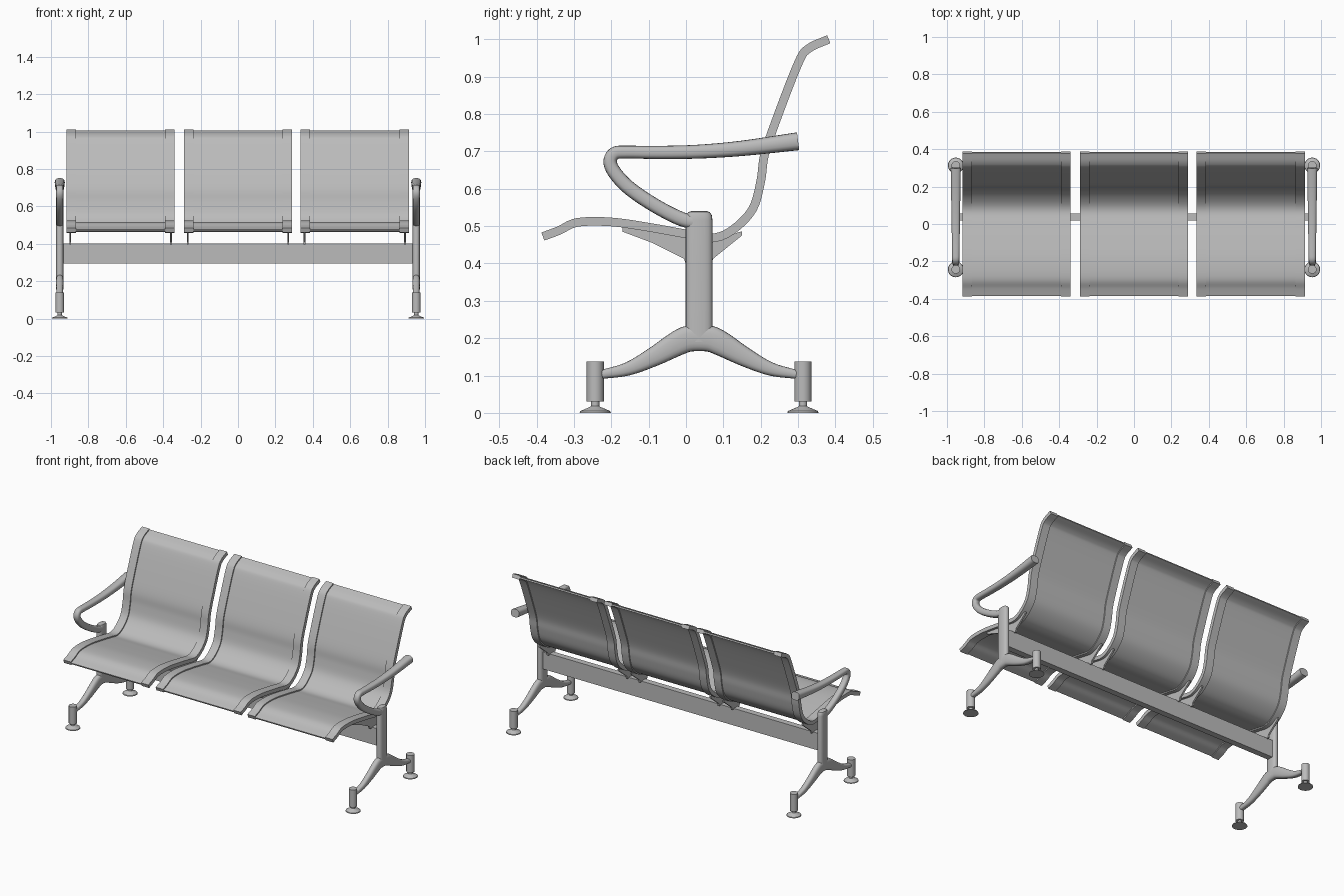
import bpy, bmesh, math
from mathutils import Vector

cube = bpy.data.objects.get("Cube")
if cube:
    bpy.data.objects.remove(cube)

grey = bpy.data.materials.new("satin_grey_metal")
grey.use_nodes = True
COLOUR = (0.5, 0.5, 0.5, 1)
grey.diffuse_color = COLOUR
grey.node_tree.nodes["Principled BSDF"].inputs["Base Color"].default_value = COLOUR


def finish(name, bm, x=0.0):
    bmesh.ops.recalc_face_normals(bm, faces=bm.faces)
    mesh = bpy.data.meshes.new(name)
    bm.to_mesh(mesh)
    bm.free()
    mesh.materials.append(grey)
    obj = bpy.data.objects.new(name, mesh)
    obj.location.x = x
    bpy.context.collection.objects.link(obj)
    bpy.ops.object.select_all(action="DESELECT")
    obj.select_set(True)
    bpy.context.view_layer.objects.active = obj
    bpy.ops.object.shade_smooth_by_angle(angle=math.radians(35))
    return obj


def smooth(points, steps=5):
    """Catmull-Rom curve through points of any dimension."""
    pts = [Vector(p) for p in points]
    pts = [2 * pts[0] - pts[1]] + pts + [2 * pts[-1] - pts[-2]]
    out = []
    for a, b, c, d in zip(pts, pts[1:], pts[2:], pts[3:]):
        for i in range(steps):
            t = i / steps
            out.append(0.5 * (2 * b + (c - a) * t + (2 * a - 5 * b + 4 * c - d) * t**2
                              + (3 * b - a - 3 * c + d) * t**3))
    return out + [pts[-2]]


def rounded(sides=20, power=0.75):
    """Unit superellipse cross-section."""
    ring = []
    for i in range(sides):
        a = 2 * math.pi * i / sides
        c, s = math.cos(a), math.sin(a)
        ring.append((math.copysign(abs(c)**power, c) / 2, math.copysign(abs(s)**power, s) / 2))
    return ring


BOX = [(-.5, -.5), (.5, -.5), (.5, .5), (-.5, .5)]


def sweep(name, path, section, x=0.0):
    """Sweep a section along (y, z, width, height) stations in the y-z plane."""
    bm = bmesh.new()
    rings = []
    for i, p in enumerate(path):
        before, after = path[max(i - 1, 0)], path[min(i + 1, len(path) - 1)]
        t = Vector((after[0] - before[0], after[1] - before[1])).normalized()
        rings.append([bm.verts.new((u * p[2], p[0] - t.y * v * p[3], p[1] + t.x * v * p[3]))
                      for u, v in section])
    n = len(section)
    for a, b in zip(rings, rings[1:]):
        for i in range(n):
            j = (i + 1) % n
            bm.faces.new((a[i], a[j], b[j], b[i]))
    bm.faces.new(rings[0])
    bm.faces.new(rings[-1])
    return finish(name, bm, x)


def plate(name, outline, width, x):
    """Extrude a y-z outline along x."""
    bm = bmesh.new()
    face = bm.faces.new([bm.verts.new((-width / 2, y, z)) for y, z in outline])
    new = bmesh.ops.extrude_face_region(bm, geom=[face])["geom"]
    bmesh.ops.translate(bm, vec=(width, 0, 0),
                        verts=[v for v in new if isinstance(v, bmesh.types.BMVert)])
    return finish(name, bm, x)


def lathe(name, profile, x, y, sides=24):
    """Turn an (r, z) profile about a vertical axis."""
    bm = bmesh.new()
    rings = [[bm.verts.new((r * math.cos(2 * math.pi * i / sides),
                            y + r * math.sin(2 * math.pi * i / sides), z)) for i in range(sides)]
             for r, z in profile]
    for a, b in zip(rings, rings[1:]):
        for i in range(sides):
            j = (i + 1) % sides
            bm.faces.new((a[i], a[j], b[j], b[i]))
    bm.faces.new(rings[0])
    bm.faces.new(rings[-1])
    return finish(name, bm, x)


# Seats: one continuous curve carries the panel and its two edge rails
seat_curve = smooth([(-.383, .472), (-.34, .488), (-.29, .51), (-.2, .511), (-.1, .497),
                     (0, .479), (.07, .468), (.125, .49), (.178, .545), (.2, .62), (.21, .69),
                     (.24, .78), (.3, .935), (.328, .975), (.382, 1.0)])
bracket_outline = [(-.17, .498), (-.17, .485), (-.09, .455), (-.005, .412), (0, .395), (.07, .395),
                   (.072, .412), (.15, .475), (.15, .486), (.1, .472), (.06, .465), (-.05, .487)]
for label, cx in (("right", -.628), ("middle", 0), ("left", .624)):
    sweep(label + "_seat_panel", [(p.x, p.y, .5, .009) for p in seat_curve], BOX, cx)
    for side, s in (("right", -1), ("left", 1)):
        sweep(f"{label}_seat_{side}_rail", [(p.x, p.y, .05, .023) for p in seat_curve],
              BOX, cx + s * .264)
        plate(f"{label}_seat_{side}_bracket", bracket_outline, .01, cx + s * .269)

# Beam joining the two end frames
plate("cross_beam", [(.018, .295), (.055, .295), (.055, .4), (.018, .4)], 1.87, 0)

# End frames: post, arched legs, looped armrest and levelling feet
post = [(.035, .19, .04, .072), (.035, .515, .04, .072), (.035, .529, .039, .068),
        (.035, .537, .034, .058), (.035, .54, .024, .042)]
half_arch = [(.26, .103, .03, .024), (.19, .118, .033, .036), (.12, .151, .037, .052),
             (.06, .185, .04, .066), (.025, .199, .04, .07)]
arch = [(.035 - d, z, w, h) for d, z, w, h in half_arch]
arch += [(.035 + d, z, w, h) for d, z, w, h in reversed(half_arch)]
arm = [(.04, .508, .038, .036), (-.01, .518, .038, .038), (-.08, .553, .038, .038),
       (-.15, .6, .038, .038), (-.19, .642, .038, .037), (-.203, .673, .038, .036),
       (-.19, .695, .038, .035), (-.155, .698, .04, .034), (-.08, .697, .042, .035),
       (.03, .699, .045, .037), (.15, .708, .049, .041), (.3, .727, .054, .048)]
foot = [(.042, 0), (.04, .005), (.014, .016), (.011, .018), (.011, .031), (.023, .031), (.023, .138)]
for side, x in (("right", -.953), ("left", .953)):
    sweep(side + "_post", post, rounded(), x)
    sweep(side + "_legs", smooth(arch), rounded(), x)
    sweep(side + "_armrest", smooth(arm), rounded(), x)
    for end, y in (("front", -.243), ("back", .313)):
        lathe(f"{side}_{end}_foot", foot, x, y)
